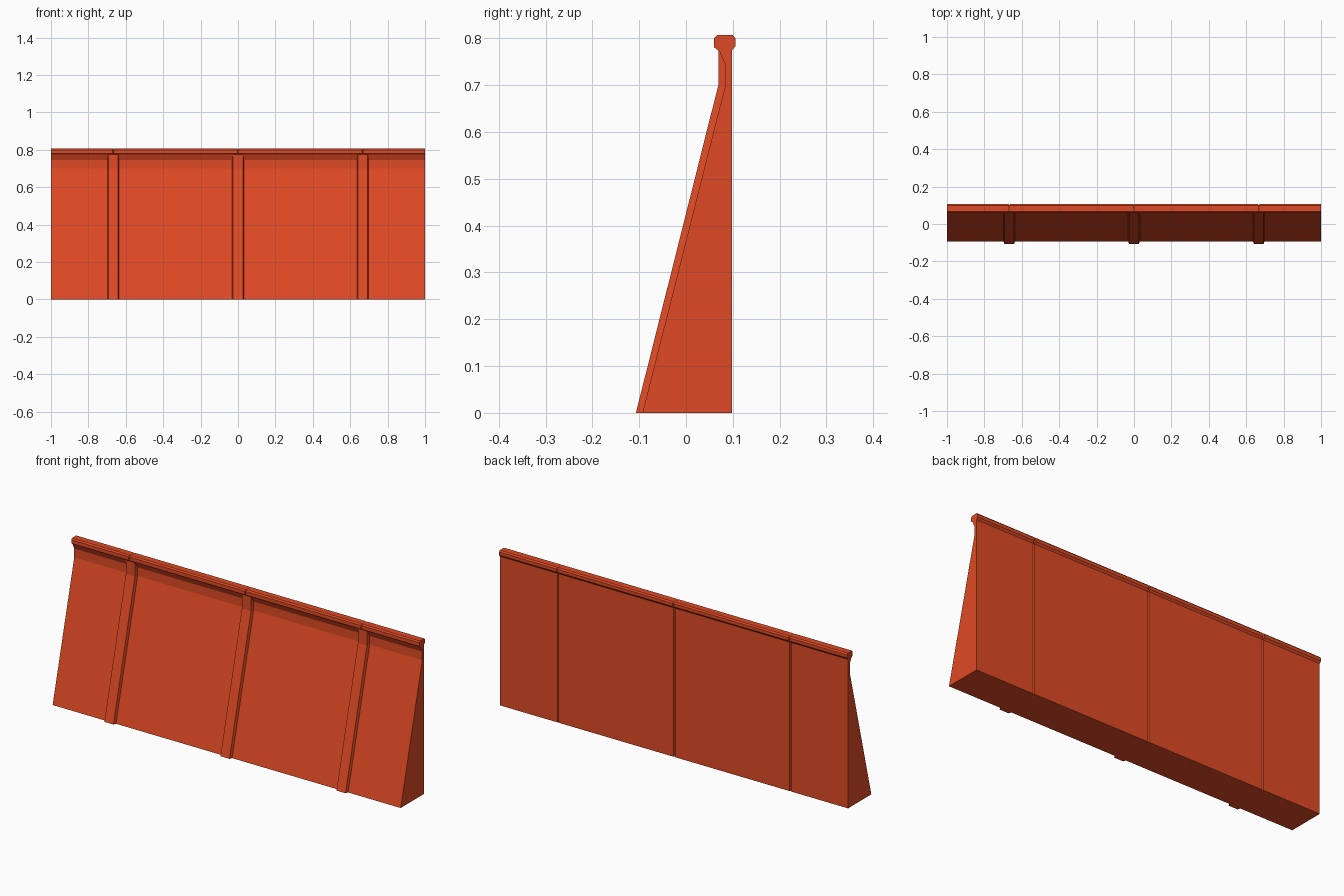
import bpy
import bmesh

cube = bpy.data.objects.get("Cube")
if cube:
    bpy.data.objects.remove(cube, do_unlink=True)

paint = bpy.data.materials.new("orange_red_paint")
paint.use_nodes = True
colour = (0.74, 0.068, 0.018, 1)
paint.diffuse_color = colour
paint.node_tree.nodes["Principled BSDF"].inputs["Base Color"].default_value = colour

SEAMS = (-0.667, 0.0, 0.667)


def loft(name, rings):
    """Skin a row of matching closed rings and cap both ends."""
    bm = bmesh.new()
    loops = [[bm.verts.new(p) for p in ring] for ring in rings]
    for a, b in zip(loops, loops[1:]):
        for i in range(len(a)):
            j = (i + 1) % len(a)
            bm.faces.new((a[i], a[j], b[j], b[i]))
    bm.faces.new(loops[0])
    bm.faces.new(loops[-1])
    bmesh.ops.recalc_face_normals(bm, faces=bm.faces)
    mesh = bpy.data.meshes.new(name)
    bm.to_mesh(mesh)
    bm.free()
    mesh.materials.append(paint)
    obj = bpy.data.objects.new(name, mesh)
    bpy.context.collection.objects.link(obj)
    return obj


# Stations along the wall: a narrow V-groove at each panel seam
stations = [(-1, False)]
for s in SEAMS:
    stations += [(s - 0.004, False), (s, True), (s + 0.004, False)]
stations.append((1, False))

# Sloped wall panel with a flared neck; the seams notch its back
wall = [(0.098, 0), (-0.093, 0), (0.084, 0.70), (0.084, 0.745),
        (0.069, 0.777), (0.098, 0.777)]
loft("wall_panel", [
    [(x, y - 0.007 if groove and y > 0.09 else y, z) for y, z in wall]
    for x, groove in stations])

# Chamfered top rail, pinched at the seams
rail = [(0.069, 0.774), (0.060, 0.781), (0.060, 0.800), (0.066, 0.807),
        (0.100, 0.807), (0.106, 0.800), (0.106, 0.784), (0.098, 0.774)]
loft("top_rail", [
    [(x, 0.083 + (y - 0.083) * (0.85 if groove else 1),
      0.79 + (z - 0.79) * (0.85 if groove else 1)) for y, z in rail]
    for x, groove in stations])

# Front ribs with bevelled sides, following the wall slope
rib_path = [(-0.107, 0), (0.069, 0.70), (0.069, 0.776)]
for side, x in zip(("right", "centre", "left"), SEAMS):
    loft(side + "_rib", [
        [(x - 0.033, y + 0.020, z), (x - 0.026, y, z),
         (x + 0.026, y, z), (x + 0.033, y + 0.020, z)]
        for y, z in rib_path])
